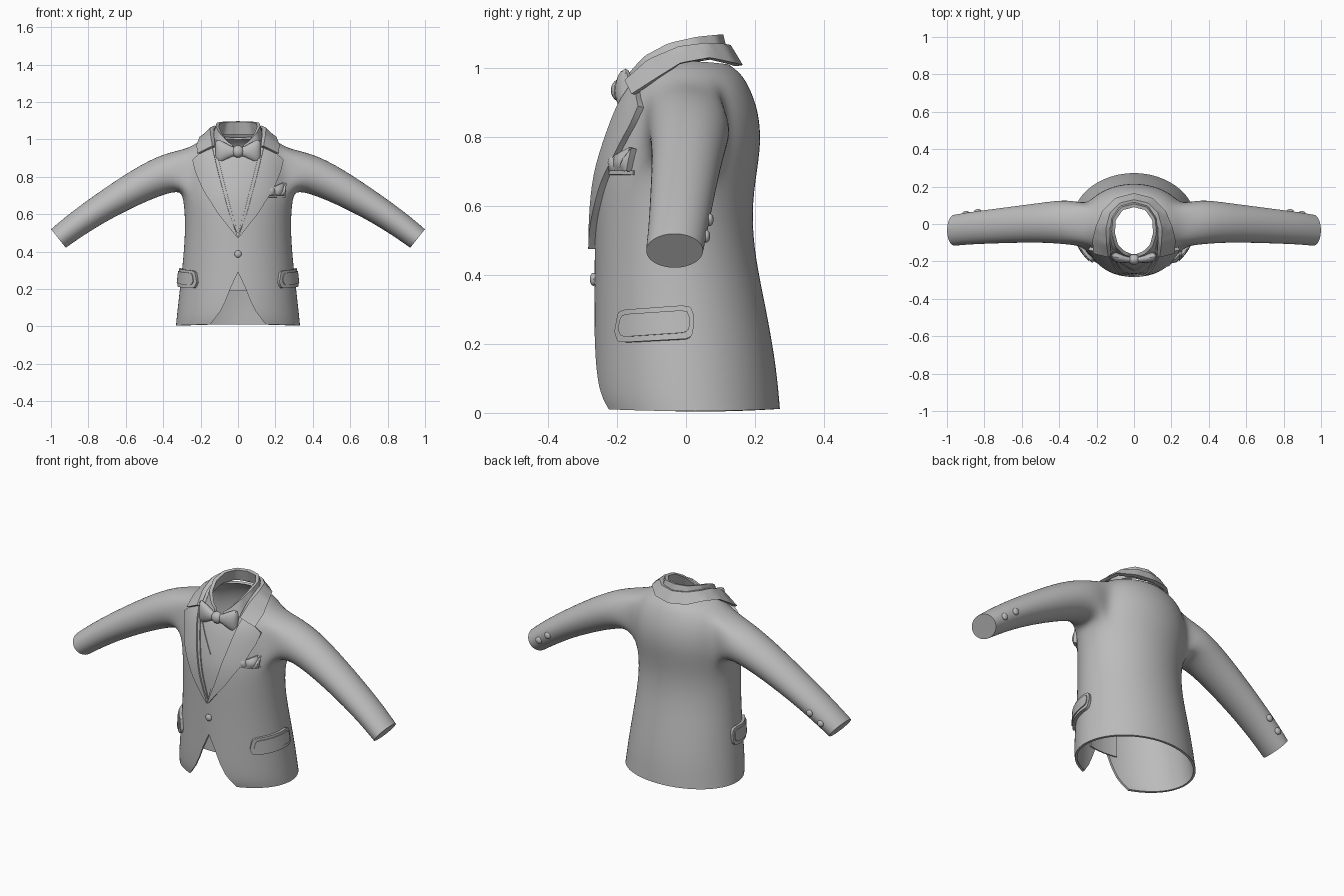
import bpy, bmesh, math
from mathutils import Vector
from mathutils.bvhtree import BVHTree

if "Cube" in bpy.data.objects:
    bpy.data.objects.remove(bpy.data.objects["Cube"])

grey = bpy.data.materials.new("grey cloth")
grey.diffuse_color = (0.5, 0.5, 0.5, 1)
grey.use_nodes = True
grey.node_tree.nodes["Principled BSDF"].inputs["Base Color"].default_value = grey.diffuse_color
coll = bpy.context.scene.collection


def finish(name, bm):
    bmesh.ops.recalc_face_normals(bm, faces=bm.faces)
    me = bpy.data.meshes.new(name)
    bm.to_mesh(me)
    bm.free()
    me.materials.append(grey)
    ob = bpy.data.objects.new(name, me)
    coll.objects.link(ob)
    return ob


def bake(ob):
    deps = bpy.context.evaluated_depsgraph_get()
    me = bpy.data.meshes.new_from_object(ob.evaluated_get(deps))
    ob.modifiers.clear()
    ob.data = me


def resample(pts, n):
    pts = [Vector(p) for p in pts]
    lens = [(b - a).length for a, b in zip(pts, pts[1:])]
    out = []
    for i in range(n):
        d, k = sum(lens) * i / (n - 1), 0
        while k < len(lens) - 1 and d > lens[k]:
            d -= lens[k]
            k += 1
        out.append(pts[k].lerp(pts[k + 1], min(1, d / lens[k])))
    return out


def slab(name, outer, inner):
    """Closed plate between two equal grids of points."""
    bm = bmesh.new()
    nr, nc = len(outer), len(outer[0])
    layers = [[[bm.verts.new(p) for p in row] for row in g] for g in (outer, inner)]
    for g in layers:
        for i in range(nr - 1):
            for j in range(nc - 1):
                bm.faces.new((g[i][j], g[i][j + 1], g[i + 1][j + 1], g[i + 1][j]))
    rim = ([(0, j) for j in range(nc)] + [(i, nc - 1) for i in range(1, nr)]
           + [(nr - 1, j) for j in range(nc - 2, -1, -1)] + [(i, 0) for i in range(nr - 2, 0, -1)])
    for (a, b), (c, d) in zip(rim, rim[1:] + rim[:1]):
        bm.faces.new((layers[0][a][b], layers[0][c][d], layers[1][c][d], layers[1][a][b]))
    bmesh.ops.remove_doubles(bm, verts=bm.verts, dist=1e-5)
    return finish(name, bm)


# ---- jacket body: rings of (z front, z side, z back, half width, y front, y back)
RINGS = [(.012, .005, .012, .335, -.255, .275), (.05, .05, .05, .331, -.267, .272),
         (.15, .15, .15, .32, -.27, .262), (.3, .3, .3, .302, -.268, .235),
         (.45, .45, .45, .288, -.267, .203), (.58, .58, .58, .285, -.267, .192),
         (.68, .69, .69, .296, -.262, .206), (.76, .77, .78, .3, -.243, .22),
         (.83, .87, .87, .292, -.222, .214), (.88, .95, .945, .265, -.203, .186),
         (.91, 1.0, .985, .2, -.187, .16), (.935, 1.02, 1.01, .14, -.172, .125)]
N, LOW, HIGH = 24, 6, 9
bm = bmesh.new()
rows = []
for zf, zs, zb, hw, yf, yb in RINGS:
    row = []
    for k in range(N):
        a = math.tau * k / N
        s, c = math.sin(a), math.cos(a)
        z = (zf if c > 0 else zb) * c * c + zs * s * s
        row.append(bm.verts.new((hw * s, (yf + yb) / 2 + (yf - yb) / 2 * c, z)))
    rows.append(row)
for i in range(len(rows) - 1):
    for k in range(N):
        side = LOW <= i < HIGH and (4 <= k < 8 or 16 <= k < 20)
        if not side:
            q = (k + 1) % N
            bm.faces.new((rows[i][k], rows[i][q], rows[i + 1][q], rows[i + 1][k]))

# ---- sleeves grown from the armholes: (x, z, half height, y, half depth, tilt)
SLEEVE = [(.35, .83, .109, .012, .125, 22), (.5, .77, .097, .008, .108, 30),
          (.73, .636, .078, -.01, .096, 36), (.87, .54, .071, -.022, .089, 38),
          (.95, .478, .066, -.032, .086, 38.6), (.96, .47, .065, -.033, .085, 38.6)]
crease = bm.edges.layers.float.new("crease_edge")
for sgn, k0 in ((1, 4), (-1, 16)):
    ks = range(k0, k0 + 5)
    loop = ([rows[LOW][k] for k in ks] + [rows[i][k0 + 4] for i in range(LOW + 1, HIGH)]
            + [rows[HIGH][k] for k in reversed(ks)] + [rows[i][k0] for i in range(HIGH - 1, LOW, -1)])
    n = len(loop)
    turn = 1 if sgn > 0 else -1
    prev = loop
    for x, z, hh, cy, ry, tilt in SLEEVE:
        t = math.radians(tilt)
        ring = []
        for j in range(n):
            a = -math.pi / 2 + math.tau * (j - 2) / n
            u, w = turn * math.cos(a) * ry, math.sin(a) * hh
            ring.append(bm.verts.new((sgn * (x + w * math.sin(t)), cy + u, z + w * math.cos(t))))
        for j in range(n):
            q = (j + 1) % n
            bm.faces.new((prev[j], prev[q], ring[q], ring[j]))
        prev = ring
    cap = bm.faces.new(prev)
    for e in cap.edges:
        e[crease] = 1
jacket = finish("jacket", bm)
sub = jacket.modifiers.new("smooth", 'SUBSURF')
sub.levels = sub.render_levels = 2
bake(jacket)
bpy.context.view_layer.update()
bm = bmesh.new()
bm.from_mesh(jacket.data)
skin = BVHTree.FromBMesh(bm)
bm.free()

# ---- shell thickness and the front hem cutaway
sol = jacket.modifiers.new("shell", 'SOLIDIFY')
sol.thickness, sol.offset = .012, -1
half = [(0, .29), (.035, .215), (.065, .14), (.095, .08), (.125, .04), (.175, -.02), (.18, -.1)]
outline = half + [(-x, z) for x, z in reversed(half[1:])]
bm = bmesh.new()
f = bm.faces.new([bm.verts.new((x, -.5, z)) for x, z in outline])
ext = bmesh.ops.extrude_face_region(bm, geom=[f])
bmesh.ops.translate(bm, vec=(0, .45, 0), verts=[v for v in ext["geom"] if isinstance(v, bmesh.types.BMVert)])
cutter = finish("hem_cutter", bm)
cutter.hide_render = True
cut = jacket.modifiers.new("cutaway", 'BOOLEAN')
cut.object, cut.solver = cutter, 'EXACT'
bake(jacket)
bpy.data.objects.remove(cutter)


def drape(name, a, b, top, base=-.004, axis='Y', sgn=1, n=17, m=7, puff=0):
    """Plate lying on the jacket between two 2D edge lines."""
    outer, inner = [], []
    for i, (p, q) in enumerate(zip(resample(a, n), resample(b, n))):
        ro, ri = [], []
        for j in range(m):
            s = p.lerp(q, j / (m - 1))
            if axis == 'Y':
                o, d = Vector((sgn * s.x, -1, s.y)), Vector((0, 1, 0))
            else:
                o, d = Vector((sgn * 1.5, s.x, s.y)), Vector((-sgn, 0, 0))
            hit, nor, _, _ = skin.ray_cast(o, d)
            if hit is None:
                hit, nor, _, _ = skin.find_nearest(o + d * .85)
            if nor.dot(d) > 0:
                nor = -nor
            bulge = puff * math.sin(math.pi * i / (n - 1)) * math.sin(math.pi * j / (m - 1))
            ro.append(hit + nor * (top + bulge))
            ri.append(hit + nor * base)
        outer.append(ro)
        inner.append(ri)
    return slab(name, outer, inner)


for s, tag in ((1, "left"), (-1, "right")):
    # lapels and the layers under them
    drape("lapel_" + tag, [(0, .475), (.05, .62), (.095, .79), (.137, .965)],
          [(.004, .475), (.1, .6), (.18, .73), (.22, .83), (.237, .885)], .019, sgn=s)
    drape("facing_" + tag, [(0, .5), (.035, .62), (.078, .79), (.118, .95)],
          [(.004, .5), (.06, .62), (.105, .79), (.145, .95)], .011, sgn=s)
    drape("waistcoat_" + tag, [(0, .5), (0, .74)], [(.006, .5), (.1, .79)], .005, sgn=s, n=9)
    drape("waistcoat_neck_" + tag, [(0, .74), (.1, .9)], [(.098, .785), (.125, .9)], .005, sgn=s, n=9)
    drape("waistcoat_hem_" + tag, [(0, .19), (0, .31)], [(.09, .19), (.09, .31)], -.013, -.02, sgn=s, n=7)
    # hip pocket flaps
    drape("pocket_flap_" + tag, [(-.195, .235), (-.188, .207), (-.17, .204), (0, .213), (.015, .22), (.02, .245)],
          [(-.19, .27), (-.184, .293), (-.165, .299), (-.01, .31), (.012, .305), (.02, .28)],
          .016, axis='X', sgn=s, n=25)
    drape("flap_panel_" + tag, [(-.182, .24), (-.175, .222), (-.16, .22), (-.01, .23), (.003, .235), (.008, .25)],
          [(-.178, .268), (-.172, .282), (-.155, .286), (-.015, .295), (.001, .292), (.008, .275)],
          .021, axis='X', sgn=s, n=25)

# ---- breast pocket and folded handkerchief
drape("breast_pocket", [(.155, .69), (.25, .69)], [(.155, .703), (.25, .703)], .006)
for i, (a, b) in enumerate([([(.165, .7), (.2, .7)], [(.15, .74), (.185, .757)]),
                            ([(.195, .7), (.24, .7)], [(.18, .74), (.235, .768)]),
                            ([(.215, .7), (.24, .7)], [(.225, .735), (.248, .765)])]):
    drape(f"handkerchief_fold_{i + 1}", a, b, .012 + .004 * i, n=7, puff=.012)


def band(name, low, high, t, n=25, m=4):
    """Collar band around the neck, mirrored across x."""
    def whole(h):
        return h + [(-x, y, z) for x, y, z in reversed(h[:-1])]
    outer = [[p.lerp(q, j / (m - 1)) for j in range(m)]
             for p, q in zip(resample(whole(low), 2 * n + 1), resample(whole(high), 2 * n + 1))]

    def inward(p):
        d = Vector((-p.x, -.03 - p.y, -.03))
        return p + d.normalized() * t
    return slab(name, outer, [[inward(p) for p in r] for r in outer])


band("jacket_collar",
     [(.218, -.158, .925), (.222, -.085, .972), (.205, -.015, 1.015), (.17, .07, 1.03), (.1, .14, 1.015), (0, .165, 1.008)],
     [(.137, -.178, .965), (.147, -.11, 1.025), (.15, -.02, 1.063), (.128, .06, 1.073), (.075, .113, 1.07), (0, .13, 1.066)],
     .022)
band("shirt_collar",
     [(.012, -.19, .925), (.06, -.182, .935), (.112, -.14, .965), (.14, -.06, 1.0), (.135, .03, 1.02), (.085, .103, 1.03), (0, .125, 1.03)],
     [(.03, -.172, .97), (.06, -.16, .992), (.1, -.12, 1.035), (.12, -.05, 1.072), (.113, .03, 1.09), (.07, .09, 1.096), (0, .108, 1.097)],
     .018)


def ball(name, loc, scale, seg=16):
    bm = bmesh.new()
    bmesh.ops.create_uvsphere(bm, u_segments=seg, v_segments=10, radius=1)
    for v in bm.verts:
        v.co = Vector(loc) + Vector(v.co[i] * scale[i] for i in range(3))
    return finish(name, bm)


# ---- bow tie
ball("bow_knot", (0, -.19, .935), (.032, .028, .033))
WING = [(.012, .022, .014), (.035, .028, .02), (.065, .045, .026), (.095, .06, .027), (.113, .063, .02), (.121, .052, .008)]
for s, tag in ((1, "left"), (-1, "right")):
    bm = bmesh.new()
    prev = None
    for x, hh, d in WING:
        ring = [bm.verts.new((s * x, -.192 + x * .15 + d * math.cos(a), .935 + hh * math.sin(a)))
                for a in (math.tau * k / 16 for k in range(16))]
        if prev:
            for k in range(16):
                q = (k + 1) % 16
                bm.faces.new((prev[k], prev[q], ring[q], ring[k]))
        else:
            bm.faces.new(ring)
        prev = ring
    bm.faces.new(prev)
    finish("bow_wing_" + tag, bm)
    # cuff buttons
    for i, p in enumerate([(.835, .068, .56), (.898, .058, .512)]):
        ball(f"cuff_button_{tag}_{i + 1}", (s * p[0], p[1], p[2]), (.019, .012, .019))

# ---- front button
ball("front_button", (0, -.268, .387), (.019, .011, .019))

bpy.ops.object.select_all(action='SELECT')
bpy.context.view_layer.objects.active = jacket
bpy.ops.object.shade_smooth_by_angle(angle=math.radians(35))
